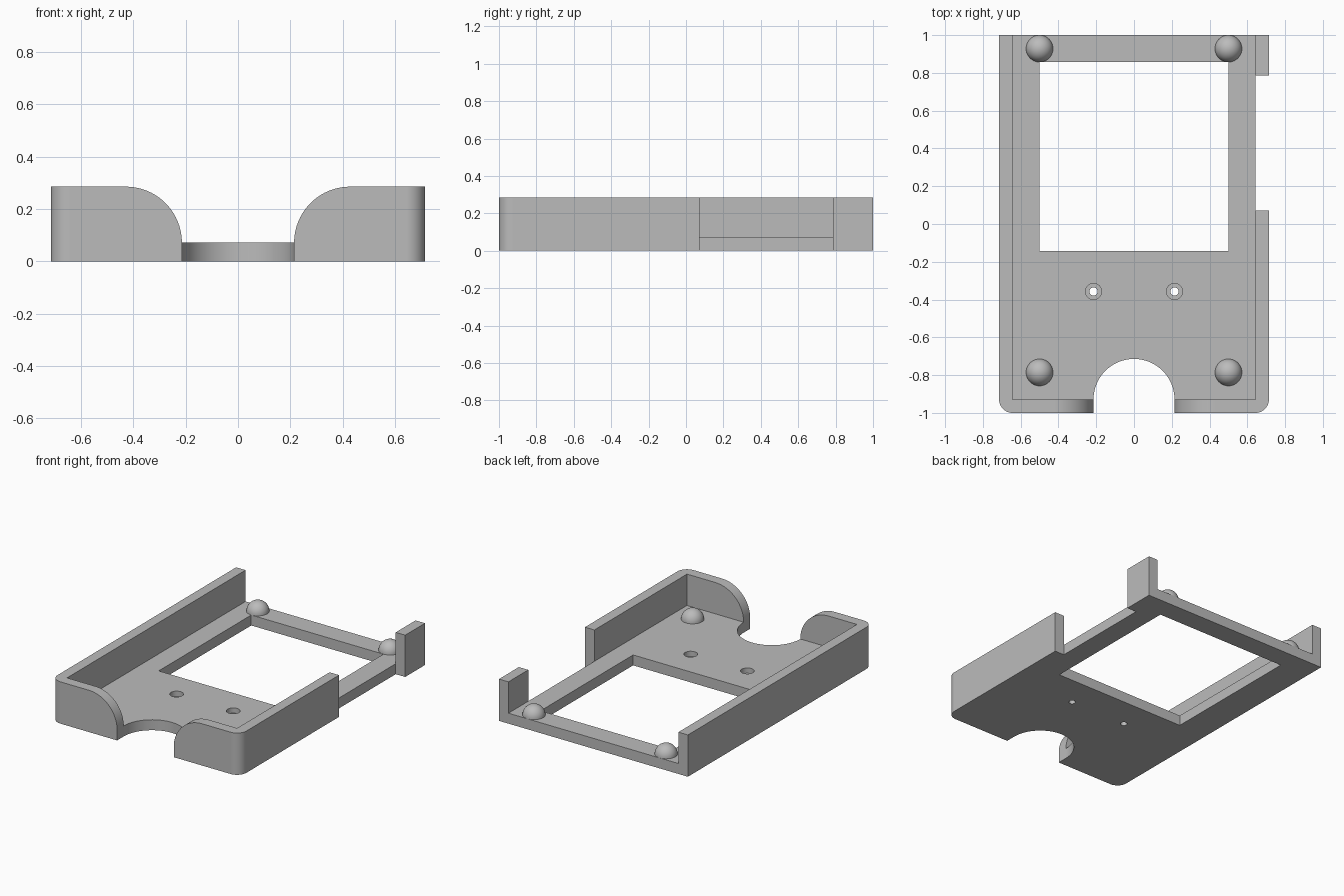
import bpy, bmesh, math
from mathutils import Matrix, Vector

if "Cube" in bpy.data.objects:
    bpy.data.objects.remove(bpy.data.objects["Cube"], do_unlink=True)

U = 1 / 70            # design unit: the tray is 140 units long
HALF_W, HALF_L = 50, 70
HEIGHT, FLOOR, WALL = 20, 5, 5

grey = bpy.data.materials.new("plain grey")
grey.use_nodes = True
grey.diffuse_color = (0.5, 0.5, 0.5, 1)
grey.node_tree.nodes["Principled BSDF"].inputs["Base Color"].default_value = (0.5, 0.5, 0.5, 1)


def make_object(name, bm):
    bmesh.ops.recalc_face_normals(bm, faces=bm.faces)
    bmesh.ops.scale(bm, vec=(U, U, U), verts=bm.verts)
    mesh = bpy.data.meshes.new(name)
    bm.to_mesh(mesh)
    bm.free()
    mesh.materials.append(grey)
    ob = bpy.data.objects.new(name, mesh)
    bpy.context.collection.objects.link(ob)
    return ob


def prism(name, points, lo, hi, axis="Z"):
    """Extrude a closed profile: xy points along Z, or xz points along Y."""
    bm = bmesh.new()
    place = (lambda a, b: (a, b, lo)) if axis == "Z" else (lambda a, b: (a, lo, b))
    face = bm.faces.new([bm.verts.new(place(a, b)) for a, b in points])
    out = bmesh.ops.extrude_face_region(bm, geom=[face])
    step = Vector((0, 0, hi - lo)) if axis == "Z" else Vector((0, hi - lo, 0))
    bmesh.ops.translate(bm, vec=step, verts=[v for v in out["geom"] if isinstance(v, bmesh.types.BMVert)])
    return make_object(name, bm)


def box(name, x0, x1, y0, y1, z0, z1):
    return prism(name, [(x0, y0), (x1, y0), (x1, y1), (x0, y1)], z0, z1)


def arc(cx, cy, r, start, end, n):
    angles = [math.radians(start + (end - start) * i / n) for i in range(n + 1)]
    return [(cx + r * math.cos(a), cy + r * math.sin(a)) for a in angles]


def cylinder(name, x, y, r, z0, z1, n=48):
    return prism(name, arc(x, y, r, 0, 360, n)[:-1], z0, z1)


def cut(target, cutter):
    cutter.hide_render = True
    mod = target.modifiers.new("cut", "BOOLEAN")
    mod.operation, mod.solver, mod.object = "DIFFERENCE", "EXACT", cutter
    bpy.context.view_layer.objects.active = target
    bpy.ops.object.modifier_apply(modifier=mod.name)
    bpy.data.objects.remove(cutter, do_unlink=True)


def smooth(ob):
    bpy.ops.object.select_all(action="DESELECT")
    ob.select_set(True)
    bpy.context.view_layer.objects.active = ob
    bpy.ops.object.shade_smooth_by_angle(angle=math.radians(30))


# Tray block with rounded front corners
outline = [(HALF_W, HALF_L), (-HALF_W, HALF_L)]
outline += arc(-HALF_W + 5, -HALF_L + 5, 5, 180, 270, 12)
outline += arc(HALF_W - 5, -HALF_L + 5, 5, 270, 360, 12)
tray = prism("tray", outline, 0, HEIGHT)

# Hollow inside, open at the back
inner_x, inner_y = HALF_W - WALL, -HALF_L + WALL
cut(tray, box("cavity_cutter", -inner_x, inner_x, inner_y, HALF_L + 10, FLOOR, HEIGHT + 10))

# Window in the floor and gap in the left wall
cut(tray, box("window_cutter", -35, 35, -10, 60, -5, 10))
cut(tray, box("gap_cutter", inner_x, HALF_W + 10, 5, 55, -5, HEIGHT + 10))

# Flared opening in the front wall, then the round notch in the floor
right_side = [(-15, -5)] + arc(-30, FLOOR, 15, 0, 90, 20) + [(-30, HEIGHT + 10)]
flare = right_side + [(-x, z) for x, z in reversed(right_side)]
cut(tray, prism("flare_cutter", flare, -HALF_L - 10, inner_y, "Y"))
cut(tray, cylinder("notch_cutter", 0, inner_y, 15, -5, 12, 64))

# Stepped screw holes
for x in (-15, 15):
    cut(tray, cylinder("screw_cutter", x, -25, 1.5, -5, 10, 32))
    cut(tray, cylinder("recess_cutter", x, -25, 3, 2.5, 10, 32))
smooth(tray)
tray.modifiers.new("clean shading", "WEIGHTED_NORMAL").keep_sharp = True

# Domed support bumps
for y, end in ((65, "back"), (-55, "front")):
    for x, side in ((35, "left"), (-35, "right")):
        bm = bmesh.new()
        bmesh.ops.create_uvsphere(bm, u_segments=40, v_segments=20, radius=5,
                                  matrix=Matrix.Translation((x, y, FLOOR)))
        bmesh.ops.delete(bm, geom=[v for v in bm.verts if v.co.z < FLOOR - 0.01], context="VERTS")
        bump = make_object(f"{end}_{side}_bump", bm)
        smooth(bump)
